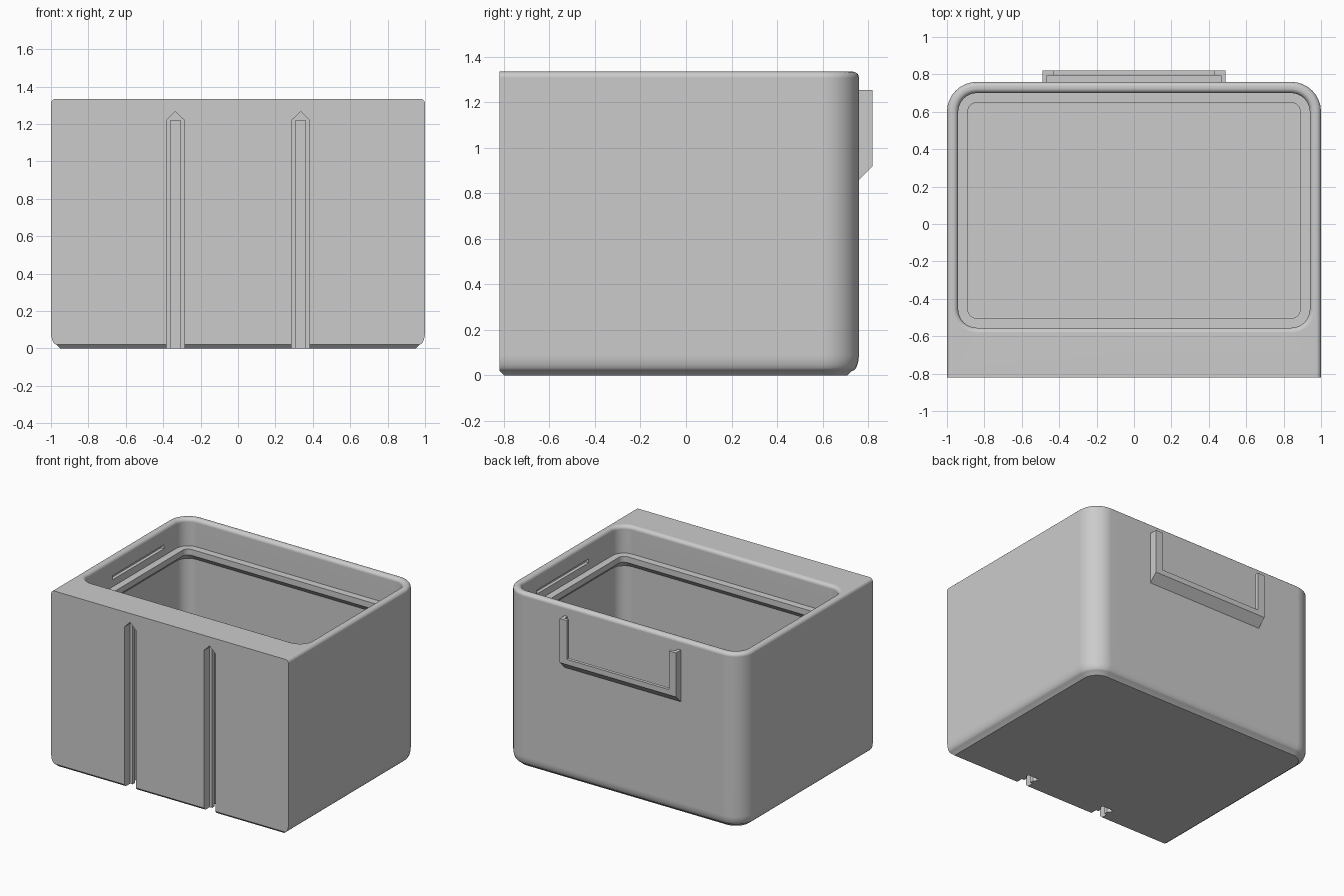
import bpy, bmesh, math
from mathutils import Vector

if "Cube" in bpy.data.objects:
    bpy.data.objects.remove(bpy.data.objects["Cube"])

grey = bpy.data.materials.new("light_grey")
grey.diffuse_color = (0.6, 0.6, 0.6, 1)
grey.use_nodes = True
grey.node_tree.nodes["Principled BSDF"].inputs["Base Color"].default_value = grey.diffuse_color


def finish(bm, name):
    bmesh.ops.recalc_face_normals(bm, faces=bm.faces)
    me = bpy.data.meshes.new(name)
    bm.to_mesh(me)
    bm.free()
    ob = bpy.data.objects.new(name, me)
    bpy.context.collection.objects.link(ob)
    me.materials.append(grey)
    return ob


def outline(hx, y0, y1, rf, rb, n=8):
    """Rounded rectangle; rf and rb are the front and back corner radii."""
    pts = []
    for cx, cy, r, start in ((hx, y1, rb, 0), (-hx, y1, rb, 90),
                             (-hx, y0, rf, 180), (hx, y0, rf, 270)):
        if r <= 0:
            pts.append((cx, cy))
            continue
        ox = cx - math.copysign(r, cx)
        oy = cy - r if cy == y1 else cy + r
        for i in range(n + 1):
            a = math.radians(start + 90 * i / n)
            pts.append((ox + r * math.cos(a), oy + r * math.sin(a)))
    return pts


def loft(name, rings):
    """Skin a stack of (z, outline) rings and cap both ends."""
    bm = bmesh.new()
    loops = [[bm.verts.new((x, y, z)) for x, y in pts] for z, pts in rings]
    for a, b in zip(loops, loops[1:]):
        for i in range(len(a)):
            j = (i + 1) % len(a)
            bm.faces.new((a[i], a[j], b[j], b[i]))
    bm.faces.new(loops[0])
    bm.faces.new(loops[-1])
    return finish(bm, name)


def prism(name, pts, axis, lo, hi):
    """Extrude a 2D profile along an axis."""
    def place(p, t):
        return {"x": (t, *p), "y": (p[0], t, p[1]), "z": (*p, t)}[axis]
    bm = bmesh.new()
    face = bm.faces.new([bm.verts.new(place(p, lo)) for p in pts])
    geom = bmesh.ops.extrude_face_region(bm, geom=[face])["geom"]
    move = Vector(place((0, 0), hi - lo))
    bmesh.ops.translate(bm, vec=move, verts=[v for v in geom if isinstance(v, bmesh.types.BMVert)])
    return finish(bm, name)


def activate(ob):
    bpy.ops.object.select_all(action="DESELECT")
    ob.select_set(True)
    bpy.context.view_layer.objects.active = ob


def cut(target, cutter):
    mod = target.modifiers.new("cut", "BOOLEAN")
    mod.operation, mod.solver, mod.object = "DIFFERENCE", "EXACT", cutter
    activate(target)
    bpy.ops.object.modifier_apply(modifier=mod.name)
    bpy.data.objects.remove(cutter)


TOP = 1.335
RIM = 0.027
arc = [math.radians(90 * i / 5) for i in range(6)]


# Bin body: rounded back, flat front, chamfered base and rounded top edge
def body_ring(z, inset, front=0.0):
    return z, outline(1 - inset, -0.82 + front, 0.76 - inset, 0, 0.16 - inset)


rings = [body_ring(0, 0.05, 0.02), body_ring(0.02, 0.03)]
rings += [body_ring(0.09 - 0.07 * math.cos(a), 0.03 * (1 - math.sin(a))) for a in arc[1:]]
rings += [body_ring(TOP - RIM + RIM * math.sin(a), RIM * (1 - math.cos(a))) for a in arc]
body = loft("bin_body", rings)


# Cavity with rounded floor, inner ledge and flared rim
def cavity_ring(z, inset, r=None):
    r = 0.10 - inset if r is None else r
    return z, outline(0.94 - inset, -0.555 + inset, 0.70 - inset, r, r)


rings = [cavity_ring(0.12 - 0.06 * math.cos(a), 0.06 * (1 - math.sin(a))) for a in arc]
rings += [cavity_ring(1.03, 0), cavity_ring(1.08, 0.052, 0.045),
          cavity_ring(1.125, 0.052, 0.045), cavity_ring(1.126, 0)]
rings += [cavity_ring(TOP - RIM + RIM * math.sin(a), -RIM * (1 - math.cos(a))) for a in arc]
rings += [cavity_ring(TOP + 0.05, -RIM)]
cut(body, loft("cavity_cutter", rings))

for s in (-1, 1):
    # Lid grooves in the side walls
    x0, x1 = sorted((s * 0.90, s * 0.965))
    cut(body, prism("groove_cutter", [(-0.17, 1.18), (0.45, 1.18), (0.45, 1.21), (-0.17, 1.21)],
                    "x", x0, x1))
    # Mounting slots in the front: pointed mouth, then a neck and wider head
    c = s * 0.335
    mouth = [(-0.048, -0.05), (0.048, -0.05), (0.048, 1.22), (0, 1.267), (-0.048, 1.22)]
    cut(body, prism("mouth_cutter", [(c + x, z) for x, z in mouth], "y", -0.9, -0.75))
    half = [(0.027, -0.77), (0.027, -0.72), (0.048, -0.70), (0.048, -0.68)]
    tee = half + [(-x, y) for x, y in reversed(half)]
    cut(body, prism("tee_cutter", [(c + x, y) for x, y in tee], "z", -0.05, 1.22))

activate(body)
bpy.ops.object.shade_smooth_by_angle(angle=math.radians(30))
body.modifiers.new("weighted_normals", "WEIGHTED_NORMAL").keep_sharp = True

# Label holder on the back: sloped bottom channel and two side channels
prism("label_holder_bottom", [(0.74, 0.84), (0.82, 0.92), (0.82, 0.96), (0.795, 0.96),
                              (0.795, 0.935), (0.74, 0.935)], "x", -0.49, 0.49)
arm = [(0.49, 0.74), (0.49, 0.82), (0.43, 0.82), (0.43, 0.795), (0.465, 0.795), (0.465, 0.74)]
for s, side in ((-1, "left"), (1, "right")):
    prism("label_holder_" + side, [(s * x, y) for x, y in arm], "z", 0.935, 1.255)
